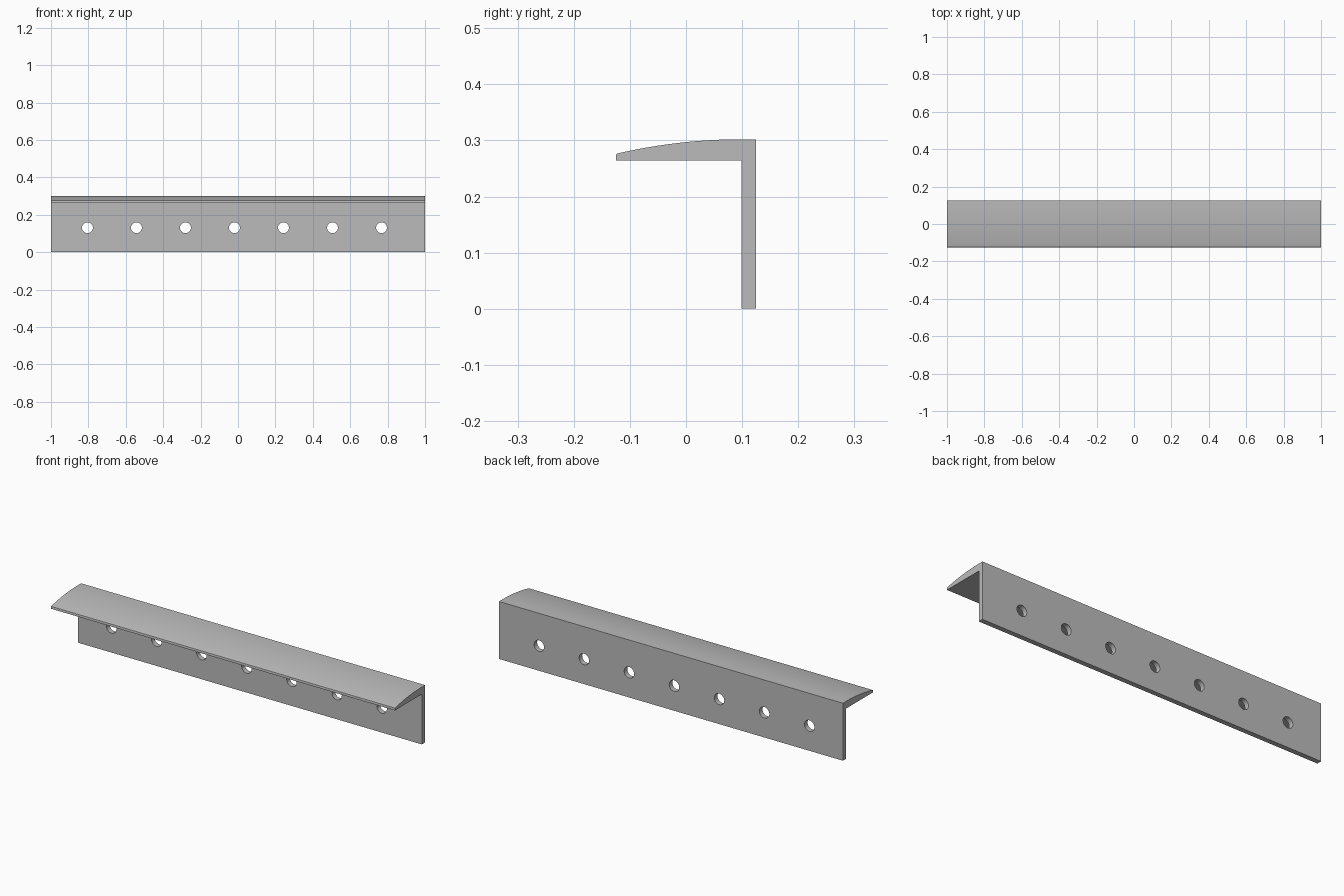
import bpy
import bmesh
import math
from mathutils import Matrix, Vector

LENGTH = 2.0
BACK, WALL_FRONT, NOSE = 0.125, 0.099, -0.125
TOP, UNDERSIDE, NOSE_TOP = 0.302, 0.264, 0.277
HOLE_COUNT, HOLE_START, HOLE_STEP = 7, -0.805, 0.262
HOLE_Z, HOLE_RADIUS = 0.131, 0.029
CURVE_STEPS = 24

if "Cube" in bpy.data.objects:
    bpy.data.objects.remove(bpy.data.objects["Cube"], do_unlink=True)

# Single plain grey material
grey = bpy.data.materials.new("plain_grey")
grey.use_nodes = True
colour = (0.5, 0.5, 0.5, 1.0)
grey.diffuse_color = colour
grey.node_tree.nodes["Principled BSDF"].inputs["Base Color"].default_value = colour


def make_object(name, bm):
    bmesh.ops.recalc_face_normals(bm, faces=bm.faces)
    mesh = bpy.data.meshes.new(name)
    bm.to_mesh(mesh)
    bm.free()
    obj = bpy.data.objects.new(name, mesh)
    bpy.context.collection.objects.link(obj)
    mesh.materials.append(grey)
    return obj


# Cross-section: upright plate, overhanging ledge and its crowned top
profile = [(BACK, TOP), (BACK, 0), (WALL_FRONT, 0), (WALL_FRONT, UNDERSIDE),
           (NOSE, UNDERSIDE), (NOSE, NOSE_TOP - 0.004), (NOSE + 0.001, NOSE_TOP - 0.001)]
crown_start = NOSE + 0.004
for i in range(CURVE_STEPS + 1):
    t = i / CURVE_STEPS
    y = crown_start + (WALL_FRONT - crown_start) * t
    profile.append((y, TOP - (TOP - NOSE_TOP) * (1 - t) ** 2))

# Extrude the cross-section along the length
bm = bmesh.new()
section = bm.faces.new([bm.verts.new((-LENGTH / 2, y, z)) for y, z in profile])
swept = bmesh.ops.extrude_face_region(bm, geom=[section], use_keep_orig=True)
moved = [v for v in swept["geom"] if isinstance(v, bmesh.types.BMVert)]
bmesh.ops.translate(bm, verts=moved, vec=Vector((LENGTH, 0, 0)))
rail = make_object("angle_rail", bm)

# Row of round cutters for the screw holes
bm = bmesh.new()
for i in range(HOLE_COUNT):
    place = Matrix.Translation((HOLE_START + i * HOLE_STEP, (BACK + WALL_FRONT) / 2, HOLE_Z))
    bmesh.ops.create_cone(bm, cap_ends=True, segments=40, radius1=HOLE_RADIUS,
                          radius2=HOLE_RADIUS, depth=0.1,
                          matrix=place @ Matrix.Rotation(math.pi / 2, 4, "X"))
cutter = make_object("hole_cutter", bm)
cutter.hide_render = True

# Cut the holes, then discard the cutters
cut = rail.modifiers.new("screw_holes", "BOOLEAN")
cut.operation = "DIFFERENCE"
cut.solver = "EXACT"
cut.object = cutter
bpy.ops.object.select_all(action="DESELECT")
rail.select_set(True)
bpy.context.view_layer.objects.active = rail
bpy.ops.object.modifier_apply(modifier=cut.name)
bpy.data.objects.remove(cutter, do_unlink=True)

# Smooth crown and hole walls, crisp edges elsewhere
bpy.ops.object.shade_smooth_by_angle(angle=math.radians(25))
